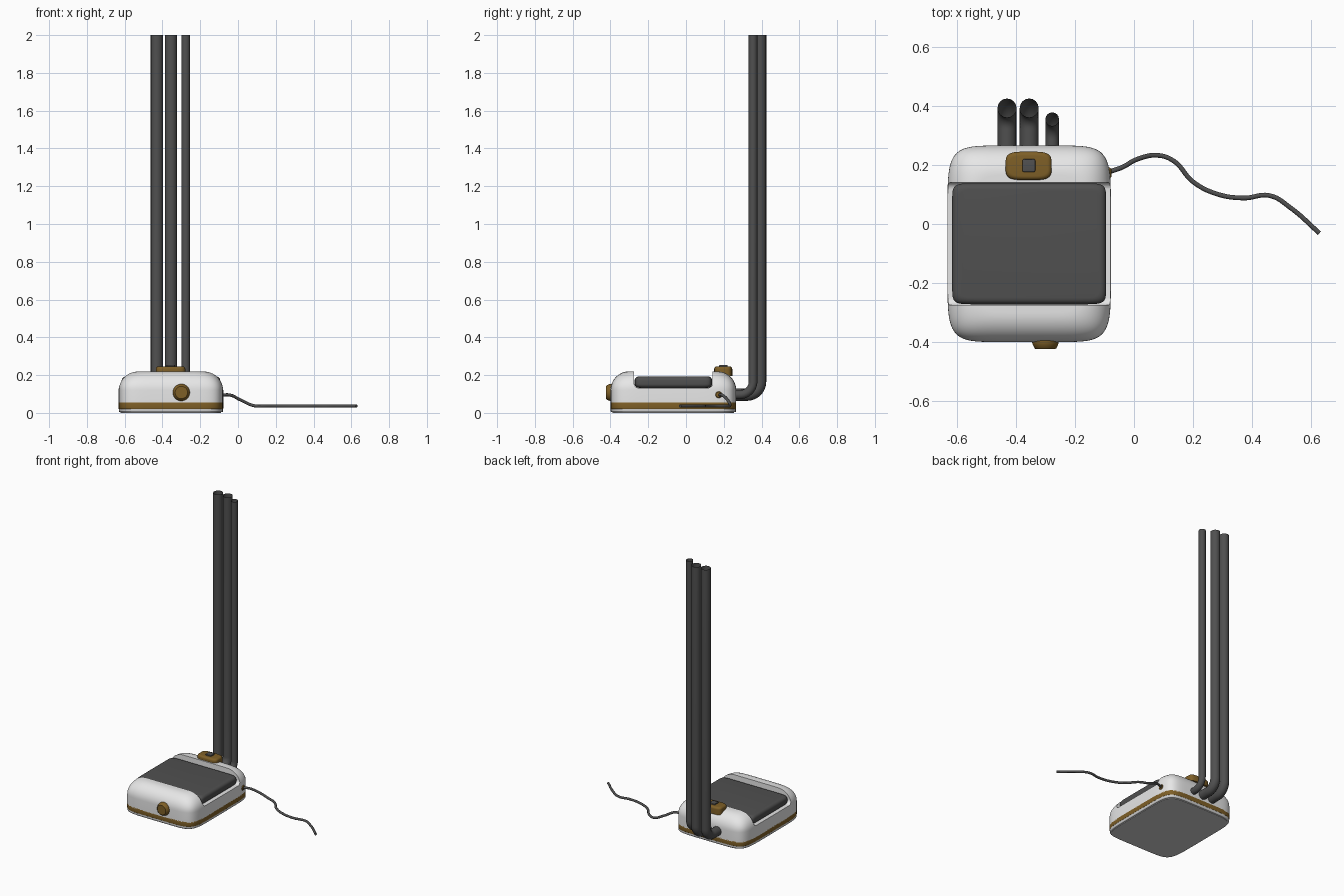
import bpy, bmesh
from math import sin, cos, pi, copysign, radians
from mathutils import Matrix

if "Cube" in bpy.data.objects:
    bpy.data.objects.remove(bpy.data.objects["Cube"])


def material(name, rgb):
    m = bpy.data.materials.new(name)
    m.use_nodes = True
    m.diffuse_color = (*rgb, 1)
    bsdf = m.node_tree.nodes["Principled BSDF"]
    bsdf.inputs["Base Color"].default_value = (*rgb, 1)
    bsdf.inputs["Roughness"].default_value = 0.6
    return m


WHITE = material("white", (0.8, 0.8, 0.8))
PALE = material("pale grey", (0.62, 0.62, 0.62))
BROWN = material("bronze brown", (0.21, 0.115, 0.02))
DARK = material("dark grey", (0.08, 0.08, 0.08))


def smooth(obj):
    bpy.ops.object.select_all(action="DESELECT")
    obj.select_set(True)
    bpy.context.view_layer.objects.active = obj
    bpy.ops.object.shade_smooth_by_angle(angle=radians(35))


def loft(name, mat, centre, half, layers, power=2, segs=96, turn=None):
    """Stack superellipse rings; layers are (height, inset) pairs."""
    bm = bmesh.new()
    rings = []
    for z, inset in layers:
        ring = []
        for i in range(segs):
            t = 2 * pi * (i + 0.5) / segs
            c, s = cos(t), sin(t)
            x = (half[0] - inset) * copysign(abs(c) ** (2 / power), c)
            y = (half[1] - inset) * copysign(abs(s) ** (2 / power), s)
            ring.append(bm.verts.new((x, y, z)))
        rings.append(ring)
    for low, high in zip(rings, rings[1:]):
        for i in range(segs):
            j = (i + 1) % segs
            bm.faces.new((low[i], low[j], high[j], high[i]))
    bm.faces.new(rings[0][::-1])
    bm.faces.new(rings[-1])
    bm.transform(Matrix.Translation(centre) @ (turn or Matrix()))
    me = bpy.data.meshes.new(name)
    bm.to_mesh(me)
    bm.free()
    me.materials.append(mat)
    obj = bpy.data.objects.new(name, me)
    bpy.context.collection.objects.link(obj)
    smooth(obj)
    return obj


def rounded(bottom, top, r_low, r_top, steps=6):
    """Layers of a block with rounded lower and upper edges."""
    a = [k * pi / 2 / steps for k in range(steps + 1)]
    low = [(bottom, 0)]
    if r_low:
        low = [(bottom + r_low * (1 - cos(t)), r_low * (1 - sin(t))) for t in a]
    return low + [(top - r_top * (1 - sin(t)), r_top * (1 - cos(t))) for t in a]


def tube(name, mat, points, radius, caps=False, spline="POLY"):
    cu = bpy.data.curves.new(name, "CURVE")
    cu.dimensions = "3D"
    cu.bevel_depth = radius
    cu.bevel_resolution = 6
    cu.use_fill_caps = caps
    sp = cu.splines.new(spline)
    if spline == "BEZIER":
        sp.bezier_points.add(len(points) - 1)
        for bp, p in zip(sp.bezier_points, points):
            bp.co = p
            bp.handle_left_type = bp.handle_right_type = "AUTO"
    else:
        sp.points.add(len(points) - 1)
        for sp_point, p in zip(sp.points, points):
            sp_point.co = (*p, 1)
    cu.materials.append(mat)
    obj = bpy.data.objects.new(name, cu)
    bpy.context.collection.objects.link(obj)
    bpy.ops.object.select_all(action="DESELECT")
    obj.select_set(True)
    bpy.context.view_layer.objects.active = obj
    bpy.ops.object.convert(target="MESH")
    smooth(bpy.context.object)


MID = (-0.355, -0.067, 0)

# Pale base plate and brown trim band
loft("base_plate", PALE, MID, (0.276, 0.332), rounded(0.004, 0.024, 0.006, 0), 7)
loft("plate_foot", PALE, MID, (0.266, 0.322), [(0, 0), (0.01, 0)], 7)
loft("trim_band", BROWN, MID, (0.277, 0.333), rounded(0.021, 0.056, 0.002, 0.002, 3), 7)

# Housing with a slot cut across its top
housing = loft("housing", WHITE, MID, (0.277, 0.333),
               [(0.05, 0)] + rounded(0.062, 0.22, 0, 0.1, 12), 7)
cutter = loft("slot_cutter", WHITE, MID, (0.5, 0.208),
              rounded(0.132, 0.4, 0.025, 0), 40)
mod = housing.modifiers.new("slot", "BOOLEAN")
mod.operation = "DIFFERENCE"
mod.solver = "EXACT"
mod.object = cutter
bpy.context.view_layer.objects.active = housing
bpy.ops.object.modifier_apply(modifier="slot")
bpy.data.objects.remove(cutter)
smooth(housing)

# Dark pad resting in the slot
loft("top_pad", DARK, MID, (0.261, 0.205), rounded(0.133, 0.193, 0.02, 0.022), 16)

# Button block on the rear ridge
loft("button_block", BROWN, (-0.357, 0.197, 0), (0.078, 0.048),
     rounded(0.195, 0.246, 0, 0.014), 4)
loft("button", DARK, (-0.356, 0.198, 0), (0.022, 0.022),
     rounded(0.24, 0.254, 0, 0.003, 3), 8)

# Front knob and cable socket
loft("front_knob", BROWN, (-0.3, -0.385, 0.108), (0.045, 0.045),
     [(0, 0), (0.018, 0), (0.024, 0.002), (0.036, 0.008), (0.039, 0.012)],
     segs=32, turn=Matrix.Rotation(pi / 2, 4, "X"))
loft("cable_socket", BROWN, (-0.1, 0.173, 0.096), (0.018, 0.018),
     [(0, 0), (0.018, 0), (0.023, 0.004)],
     segs=24, turn=Matrix.Rotation(pi / 2, 4, "Y"))

# Open pipes that leave the back and bend upwards
for side, x, y, r in (("right", -0.43, 0.393, 0.032),
                      ("middle", -0.355, 0.393, 0.032),
                      ("left", -0.277, 0.355, 0.023)):
    z, bend = 0.096, 0.07
    path = [(x, 0.2, z)]
    for k in range(11):
        t = k * pi / 20
        path.append((x, y - bend + bend * sin(t), z + bend * (1 - cos(t))))
    tube(side + "_pipe", DARK, path + [(x, y, 2)], r)

# Trailing cable
tube("cable", DARK, [
    (-0.09, 0.175, 0.095), (-0.04, 0.192, 0.094), (0.01, 0.219, 0.07),
    (0.085, 0.232, 0.038), (0.135, 0.213, 0.036), (0.2, 0.143, 0.036),
    (0.28, 0.102, 0.036), (0.37, 0.088, 0.036), (0.46, 0.096, 0.036),
    (0.53, 0.055, 0.036), (0.628, -0.031, 0.036)], 0.008, True, "BEZIER")
